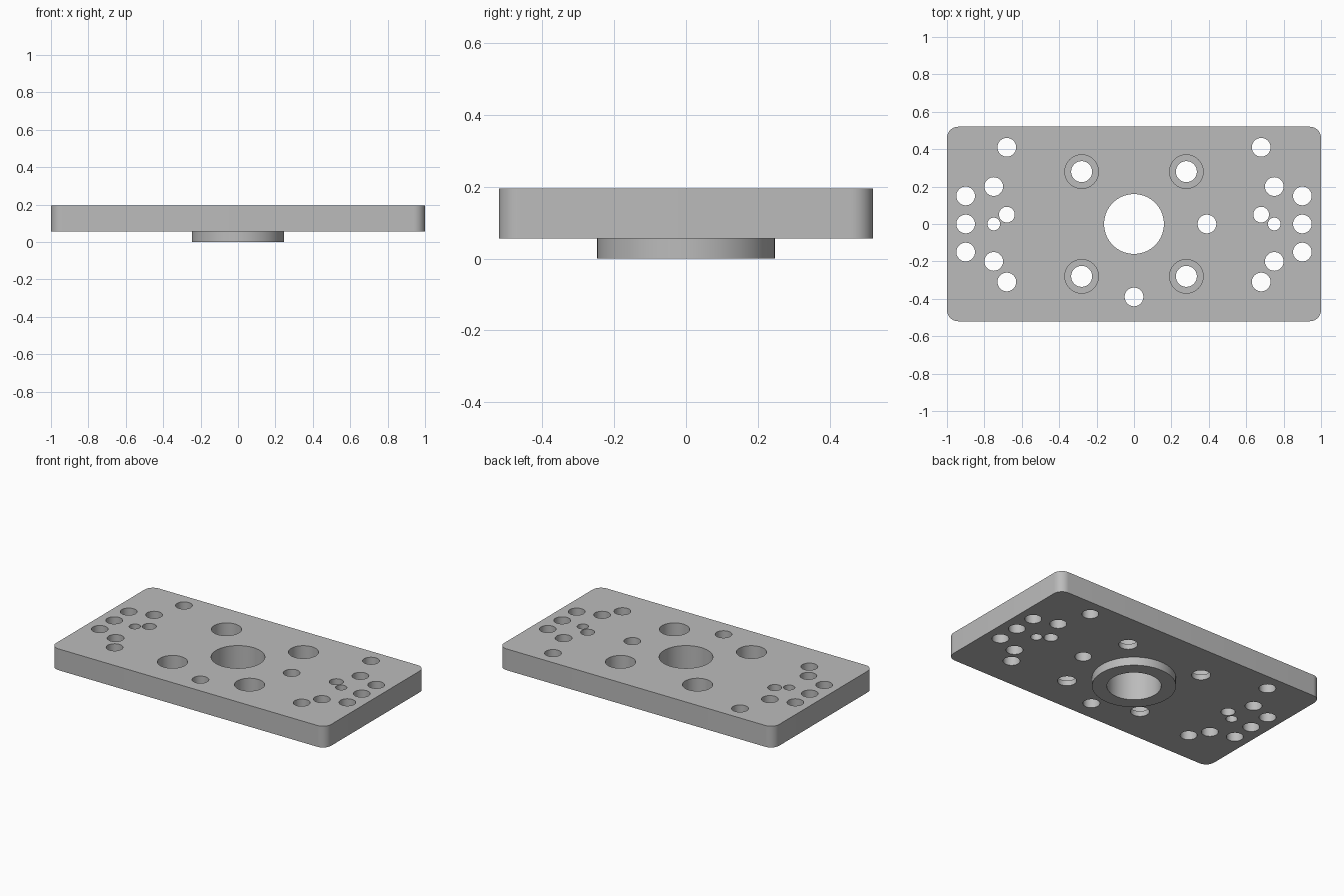
import bpy
import bmesh
from mathutils import Matrix

if "Cube" in bpy.data.objects:
    bpy.data.objects.remove(bpy.data.objects["Cube"])

HALF_X, HALF_Y, CORNER = 1.0, 0.52, 0.06
BOTTOM, TOP = 0.055, 0.195
BORE_FLOOR = 0.09

steel = bpy.data.materials.new("plain grey")
steel.use_nodes = True
grey = (0.5, 0.5, 0.5, 1)
steel.diffuse_color = grey
steel.node_tree.nodes["Principled BSDF"].inputs["Base Color"].default_value = grey


def make_object(name, bm):
    mesh = bpy.data.meshes.new(name)
    bm.to_mesh(mesh)
    bm.free()
    mesh.materials.append(steel)
    obj = bpy.data.objects.new(name, mesh)
    bpy.context.collection.objects.link(obj)
    return obj


def add_cylinder(bm, x, y, radius, low, high):
    bmesh.ops.create_cone(bm, cap_ends=True, segments=64, radius1=radius,
                          radius2=radius, depth=high - low,
                          matrix=Matrix.Translation((x, y, (low + high) / 2)))


def combine(target, tool, operation):
    mod = target.modifiers.new(operation.lower(), "BOOLEAN")
    mod.operation = operation
    mod.solver = "EXACT"
    mod.object = tool
    bpy.context.view_layer.objects.active = target
    bpy.ops.object.modifier_apply(modifier=mod.name)
    bpy.data.objects.remove(tool)


# Plate with rounded vertical corners
bm = bmesh.new()
bmesh.ops.create_cube(bm, size=1)
bmesh.ops.scale(bm, vec=(2 * HALF_X, 2 * HALF_Y, TOP - BOTTOM), verts=bm.verts)
bmesh.ops.translate(bm, vec=(0, 0, (TOP + BOTTOM) / 2), verts=bm.verts)
uprights = [e for e in bm.edges if abs(e.verts[0].co.z - e.verts[1].co.z) > 0.01]
bmesh.ops.bevel(bm, geom=uprights, offset=CORNER, segments=10, profile=0.5,
                affect="EDGES")
plate = make_object("mounting_plate", bm)

# Round boss underneath
bm = bmesh.new()
add_cylinder(bm, 0, 0, 0.247, 0, 0.12)
combine(plate, make_object("boss", bm), "UNION")

# Through holes: centre bore, two locating holes, mirrored end patterns
holes = [(0, 0, 0.16), (0.39, 0, 0.05), (0, -0.39, 0.05)]
end_pattern = [(0.68, 0.41, 0.05), (0.68, -0.31, 0.05), (0.68, 0.05, 0.042),
               (0.75, 0, 0.034), (0.75, 0.2, 0.05), (0.75, -0.2, 0.05),
               (0.9, 0.15, 0.05), (0.9, 0, 0.05), (0.9, -0.15, 0.05)]
bolts = [(sx * 0.28, sy * 0.28) for sx in (-1, 1) for sy in (-1, 1)]
for side in (-1, 1):
    holes += [(side * x, y, r) for x, y, r in end_pattern]
holes += [(x, y, 0.056) for x, y in bolts]

bm = bmesh.new()
for x, y, radius in holes:
    add_cylinder(bm, x, y, radius, -0.1, 0.3)
combine(plate, make_object("hole_cutter", bm), "DIFFERENCE")

# Counterbores for the four bolts
bm = bmesh.new()
for x, y in bolts:
    add_cylinder(bm, x, y, 0.09, BORE_FLOOR, 0.3)
combine(plate, make_object("counterbore_cutter", bm), "DIFFERENCE")

# Smooth round walls, crisp edges
bpy.ops.object.select_all(action="DESELECT")
plate.select_set(True)
bpy.context.view_layer.objects.active = plate
bpy.ops.object.shade_smooth_by_angle()
